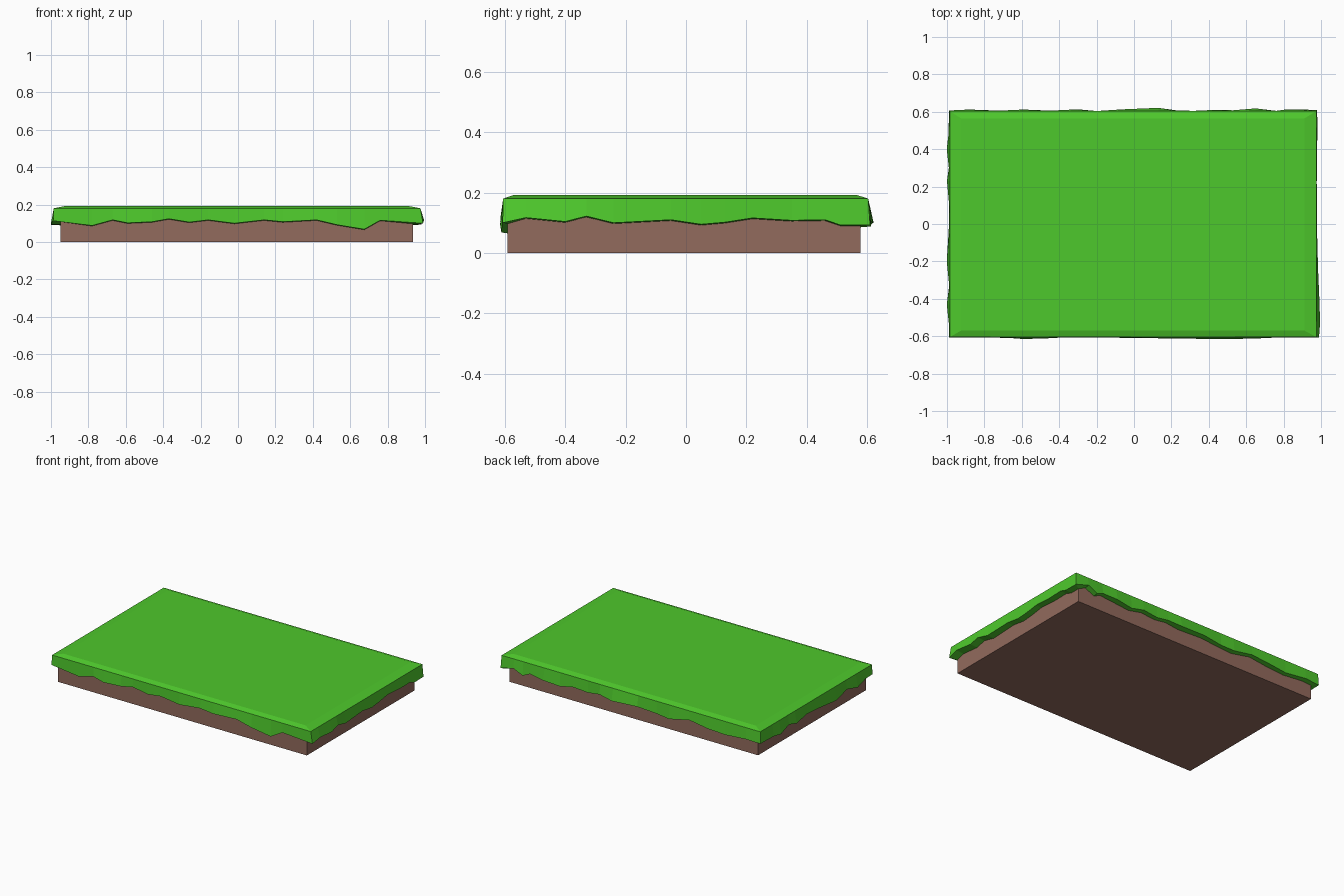
import bpy, bmesh

if "Cube" in bpy.data.objects:
    bpy.data.objects.remove(bpy.data.objects["Cube"])


def make_object(name, bm, color):
    bmesh.ops.recalc_face_normals(bm, faces=bm.faces)
    mesh = bpy.data.meshes.new(name)
    bm.to_mesh(mesh)
    bm.free()
    mat = bpy.data.materials.new(name + "_colour")
    mat.diffuse_color = (*color, 1)
    mat.use_nodes = True
    mat.node_tree.nodes["Principled BSDF"].inputs["Base Color"].default_value = mat.diffuse_color
    mesh.materials.append(mat)
    obj = bpy.data.objects.new(name, mesh)
    bpy.context.collection.objects.link(obj)


# outline limits: x min, x max, y min, y max
DIRT = (-0.95, 0.935, -0.59, 0.577)
EDGE = (-0.985, 0.975, -0.605, 0.603)
TOP = (-0.925, 0.912, -0.57, 0.565)

# dirt slab
bm = bmesh.new()
bmesh.ops.create_cube(bm, size=1)
for v in bm.verts:
    v.co = (DIRT[0] if v.co.x < 0 else DIRT[1],
            DIRT[2] if v.co.y < 0 else DIRT[3],
            0 if v.co.z < 0 else 0.14)
make_object("dirt_base", bm, (0.29, 0.145, 0.11))

# ragged grass hem per side: (position along side, hem height, outward flare)
front = [(-.78, .088, .002), (-.67, .118, .004), (-.59, .102, .01), (-.46, .108, .006),
         (-.37, .124, .001), (-.26, .106, .003), (-.16, .118, .002), (-.02, .10, .004),
         (.14, .118, .006), (.24, .108, .008), (.42, .118, .009), (.53, .092, .01),
         (.675, .068, .006), (.76, .116, .002)]
right = [(-.53, .117, .02), (-.40, .104, .016), (-.33, .122, .013), (-.24, .10, .009),
         (-.05, .11, .004), (.05, .095, .004), (.13, .102, .003), (.22, .116, .002),
         (.35, .108, .003), (.46, .11, .005), (.51, .093, .006)]
back = [(.88, .12, .01), (.81, .088, .009), (.76, .11, .002), (.65, .10, .015),
        (.53, .088, .005), (.43, .11, .007), (.32, .10, .002), (.23, .112, .004),
        (.13, .10, .018), (-.06, .108, .01), (-.2, .095, .001), (-.3, .088, .01),
        (-.45, .118, .003), (-.59, .10, .009), (-.72, .09, .003), (-.88, .105, .009)]
left = [(.47, .10, .008), (.4, .092, .016), (.3, .115, .005), (.23, .10, .015),
        (.1, .112, .003), (-.02, .105, .005), (-.2, .093, .016), (-.33, .115, .003),
        (-.43, .095, .016), (-.53, .112, .005)]

# walk round the outline: edge point, hem point, dirt-wall point
rings = []
x0, x1, y0, y1 = EDGE
d0, d1, e0, e1 = DIRT


def add(edge, hem, wall, z):
    rings.append(((*edge, 0.18), (*hem, z), (*wall, z - 0.003)))


add((x0, y0), (x0 - .003, y0 - .003), (d0, e0), .113)
for t, z, f in front:
    add((t, y0), (t, y0 - f), (t, e0), z)
add((x1, y0), (x1 + .014, y0 - .002), (d1, e0), .10)
for t, z, f in right:
    add((x1, t), (x1 + f, t), (d1, t), z)
add((x1, y1), (x1 + .004, y1 + .006), (d1, e1), .093)
for t, z, f in back:
    add((t, y1), (t, y1 + f), (t, e1), z)
add((x0, y1), (x0 - .003, y1 + .004), (d0, e1), .10)
for t, z, f in left:
    add((x0, t), (x0 - f, t), (d0, t), z)

# grass cap: bevelled top, skirt and underside lip
bm = bmesh.new()
cols = [[bm.verts.new(p) for p in r] for r in rings]
n = len(cols)
for i in range(n):
    a, b = cols[i], cols[(i + 1) % n]
    for k in range(2):
        bm.faces.new((a[k], a[k + 1], b[k + 1], b[k]))

top = [bm.verts.new((x, y, 0.192)) for x, y in
       ((TOP[0], TOP[2]), (TOP[1], TOP[2]), (TOP[1], TOP[3]), (TOP[0], TOP[3]))]
bm.faces.new(top)
start = 0
for i, side in enumerate((front, right, back, left)):
    end = start + len(side) + 1
    strip = [cols[j % n][0] for j in range(start, end + 1)]
    bm.faces.new(strip + [top[(i + 1) % 4], top[i]])
    start = end
make_object("grass_cap", bm, (0.076, 0.58, 0.025))
